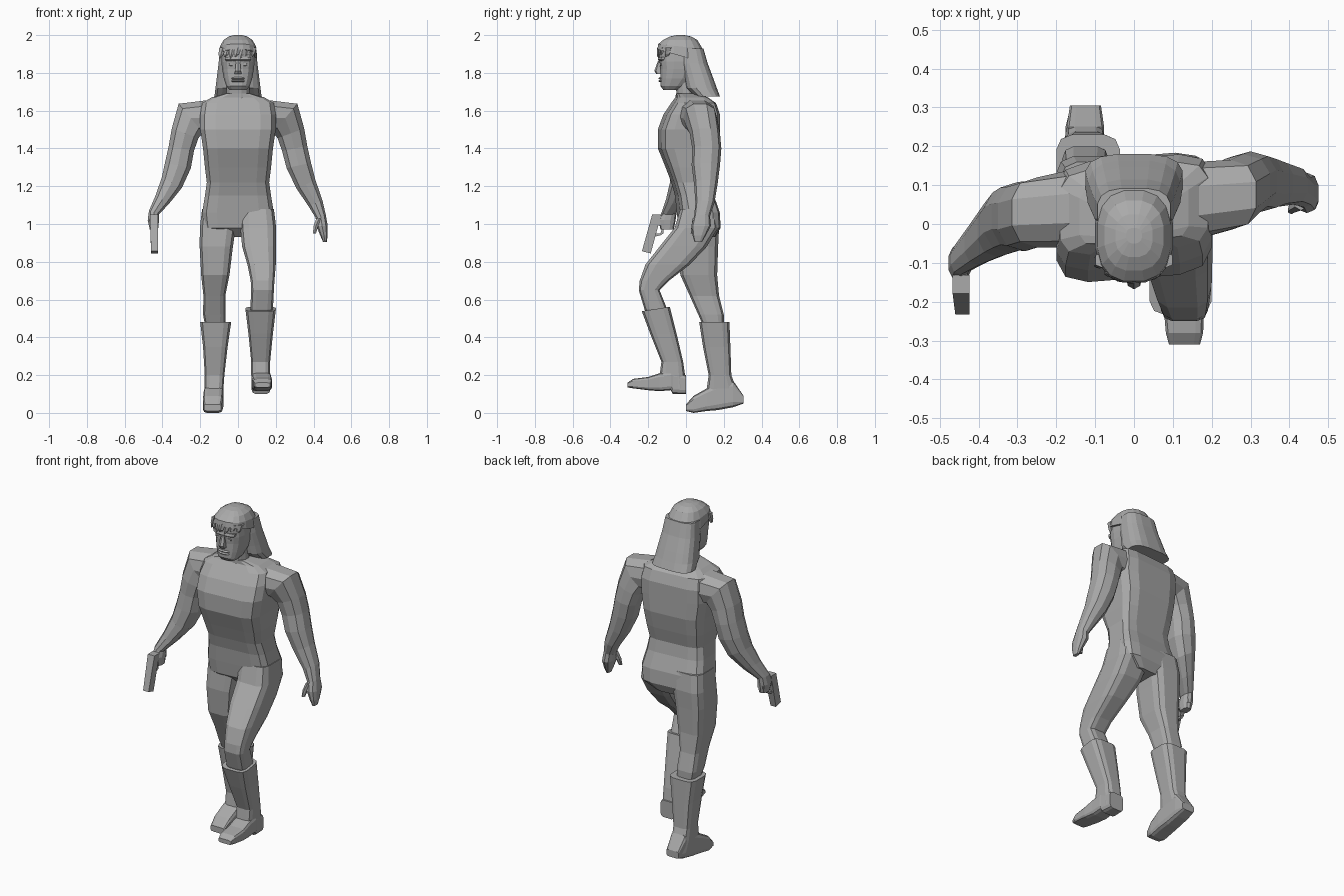
import bpy, bmesh, math
from mathutils import Vector

if "Cube" in bpy.data.objects:
    bpy.data.objects.remove(bpy.data.objects["Cube"], do_unlink=True)

grey = bpy.data.materials.new("plain grey")
grey.use_nodes = True
grey.diffuse_color = (.4, .4, .4, 1)
grey.node_tree.nodes["Principled BSDF"].inputs["Base Color"].default_value = (.4, .4, .4, 1)


def joint(x, y, z, wide, deep, roll=0, pitch=0):
    """Cross-section: centre, two half-axes, roll about y and pitch about x."""
    r, p = math.radians(roll), math.radians(pitch)
    return (Vector((x, y, z)), Vector((math.cos(r), 0, math.sin(r))) * wide,
            Vector((0, math.cos(p), math.sin(p))) * deep)


def level(z, half, front, back, x=0, pitch=0):
    """Horizontal cross-section given by its front and back edges."""
    return joint(x, (front + back) / 2, z, half, (back - front) / 2, pitch=pitch)


def upright(y, half, low, high, x=0):
    """Upright cross-section for parts that run from back to front."""
    return joint(x, y, (low + high) / 2, half, (high - low) / 2, pitch=90)


def outline(sides, power):
    """Unit superellipse scaled to fill its bounding square."""
    pts = []
    for i in range(sides):
        a = math.tau * (i + .5) / sides
        c, s = math.cos(a), math.sin(a)
        pts.append((math.copysign(abs(c) ** (2 / power), c),
                    math.copysign(abs(s) ** (2 / power), s)))
    top = max(abs(c) for c, s in pts)
    tall = max(abs(s) for c, s in pts)
    return [(c / top, s / tall) for c, s in pts]


def loft(name, rings, sides=12, power=3, side=1, twist=0):
    """Skin a row of cross-sections; side=-1 mirrors the part to the right."""
    bm = bmesh.new()
    shape = outline(sides, power)
    rows = []
    for centre, u, v in rings:
        row = []
        for a, b in shape:
            p = centre + u * a + v * b
            row.append(bm.verts.new((p.x * side, p.y + twist * p.x, p.z)))
        rows.append(row)
    for low, high in zip(rows, rows[1:]):
        for i in range(sides):
            j = (i + 1) % sides
            bm.faces.new((low[i], low[j], high[j], high[i]))
    bm.faces.new(rows[0])
    bm.faces.new(rows[-1])
    bmesh.ops.recalc_face_normals(bm, faces=bm.faces)
    mesh = bpy.data.meshes.new(name)
    bm.to_mesh(mesh)
    bm.free()
    mesh.materials.append(grey)
    obj = bpy.data.objects.new(name, mesh)
    bpy.context.collection.objects.link(obj)
    return obj


# Torso and neck
loft("torso", [
    level(z=.93, half=.1, front=.02, back=.15),
    level(z=.98, half=.18, front=-.03, back=.175),
    level(z=1.06, half=.19, front=-.04, back=.17),
    level(z=1.15, half=.175, front=-.05, back=.14),
    level(z=1.22, half=.165, front=-.07, back=.13),
    level(z=1.3, half=.175, front=-.1, back=.15),
    level(z=1.4, half=.185, front=-.14, back=.17),
    level(z=1.5, half=.2, front=-.14, back=.17),
    level(z=1.58, half=.2, front=-.11, back=.17),
    level(z=1.64, half=.19, front=-.07, back=.15),
    level(z=1.67, half=.14, front=-.05, back=.11),
    level(z=1.69, half=.07, front=-.05, back=.06)], power=5, twist=.08)
loft("neck", [
    level(z=1.65, half=.07, front=-.05, back=.06),
    level(z=1.69, half=.06, front=-.05, back=.05),
    level(z=1.77, half=.06, front=-.06, back=.05)], power=2.2)

# Left leg, stepping forward
loft("left_leg", [
    level(x=.1, z=1.08, half=.09, front=-.03, back=.16),
    level(x=.107, z=.98, half=.095, front=-.06, back=.17),
    level(x=.112, z=.88, half=.09, front=-.14, back=.11),
    level(x=.125, z=.785, half=.075, front=-.215, back=.02),
    level(x=.13, z=.7, half=.063, front=-.245, back=-.09),
    level(x=.13, z=.65, half=.06, front=-.25, back=-.14),
    level(x=.125, z=.55, half=.06, front=-.22, back=-.1),
    level(x=.12, z=.5, half=.05, front=-.2, back=-.1)], power=4)
loft("left_boot", [
    level(x=.12, z=.55, half=.08, front=-.235, back=-.085, pitch=9),
    level(x=.12, z=.42, half=.065, front=-.19, back=-.05),
    level(x=.12, z=.27, half=.05, front=-.13, back=-.015),
    level(x=.12, z=.2, half=.05, front=-.14, back=-.005),
    level(x=.122, z=.13, half=.048, front=-.13, back=0)], power=4)
loft("left_foot", [
    upright(x=.122, y=0, half=.045, low=.1, high=.2),
    upright(x=.122, y=-.07, half=.05, low=.1, high=.22),
    upright(x=.124, y=-.08, half=.05, low=.12, high=.22),
    upright(x=.124, y=-.14, half=.052, low=.115, high=.21),
    upright(x=.128, y=-.2, half=.053, low=.12, high=.19),
    upright(x=.13, y=-.28, half=.048, low=.13, high=.18),
    upright(x=.13, y=-.31, half=.04, low=.135, high=.16)], power=5)

# Right leg, trailing
loft("right_leg", [
    level(x=-.1, z=1.08, half=.09, front=-.03, back=.16),
    level(x=-.107, z=.98, half=.095, front=-.03, back=.175),
    level(x=-.115, z=.88, half=.088, front=-.04, back=.17),
    level(x=-.12, z=.73, half=.075, front=-.03, back=.165),
    level(x=-.125, z=.62, half=.058, front=.02, back=.175),
    level(x=-.125, z=.52, half=.06, front=.065, back=.2),
    level(x=-.12, z=.44, half=.05, front=.1, back=.2)], power=4)
loft("right_boot", [
    level(x=-.118, z=.48, half=.082, front=.07, back=.23),
    level(x=-.12, z=.35, half=.065, front=.09, back=.235),
    level(x=-.124, z=.2, half=.052, front=.12, back=.24),
    level(x=-.127, z=.13, half=.05, front=.11, back=.265),
    level(x=-.128, z=.07, half=.048, front=.13, back=.29)], power=4)
loft("right_foot", [
    upright(x=-.125, y=.305, half=.04, low=.05, high=.09),
    upright(x=-.125, y=.25, half=.048, low=.03, high=.17),
    upright(x=-.127, y=.17, half=.05, low=.015, high=.16),
    upright(x=-.13, y=.11, half=.053, low=.01, high=.13),
    upright(x=-.133, y=.04, half=.052, low=0, high=.09),
    upright(x=-.135, y=0, half=.045, low=.01, high=.045)], power=5)

# Left arm, hanging back
loft("left_arm", [
    joint(x=.16, y=.06, z=1.565, wide=.09, deep=.1, roll=85),
    joint(x=.25, y=.075, z=1.56, wide=.1, deep=.09, roll=50),
    joint(x=.28, y=.1, z=1.48, wide=.075, deep=.08, roll=20),
    joint(x=.3, y=.11, z=1.4, wide=.068, deep=.077, roll=12),
    joint(x=.322, y=.105, z=1.31, wide=.066, deep=.075, roll=12),
    joint(x=.36, y=.105, z=1.21, wide=.055, deep=.062, roll=25),
    joint(x=.41, y=.1, z=1.11, wide=.04, deep=.05, roll=22),
    joint(x=.438, y=.085, z=1.04, wide=.028, deep=.042, roll=15),
    joint(x=.445, y=.08, z=.99, wide=.03, deep=.052),
    joint(x=.455, y=.07, z=.94, wide=.02, deep=.035),
    joint(x=.46, y=.065, z=.905, wide=.01, deep=.02)], sides=10, power=2.4)
loft("left_thumb", [
    joint(x=.43, y=.055, z=1.03, wide=.015, deep=.02),
    joint(x=.412, y=.045, z=.99, wide=.012, deep=.016),
    joint(x=.405, y=.035, z=.95, wide=.008, deep=.01)], sides=6, power=2.4)

# Right arm, reaching forward
loft("right_arm", [
    joint(x=.16, y=.04, z=1.565, wide=.09, deep=.1, roll=85),
    joint(x=.25, y=.03, z=1.56, wide=.1, deep=.09, roll=50),
    joint(x=.28, y=.02, z=1.48, wide=.075, deep=.09, roll=20),
    joint(x=.3, y=.02, z=1.4, wide=.068, deep=.088, roll=12),
    joint(x=.318, y=.01, z=1.31, wide=.07, deep=.085, roll=12),
    joint(x=.35, y=-.01, z=1.22, wide=.06, deep=.075, roll=28),
    joint(x=.4, y=-.05, z=1.13, wide=.042, deep=.056, roll=30),
    joint(x=.445, y=-.09, z=1.06, wide=.028, deep=.04, roll=20),
    joint(x=.448, y=-.1, z=1.02, wide=.03, deep=.045),
    joint(x=.445, y=-.1, z=.97, wide=.022, deep=.035)], sides=10, power=2.4, side=-1)

# Pistol held in the right hand, muzzle down
loft("pistol_barrel", [
    joint(x=-.445, y=-.155, z=1.05, wide=.022, deep=.024),
    joint(x=-.442, y=-.21, z=.85, wide=.018, deep=.024, pitch=-15)], sides=4)
loft("pistol_grip", [
    upright(x=-.445, y=-.16, half=.016, low=.99, high=1.04),
    upright(x=-.445, y=-.06, half=.016, low=1.0, high=1.05)], sides=4)
loft("pistol_trigger_guard", [
    upright(x=-.445, y=-.18, half=.007, low=.93, high=.95),
    upright(x=-.445, y=-.135, half=.007, low=.94, high=.95),
    upright(x=-.445, y=-.12, half=.007, low=.95, high=1.0)], sides=4)

# Head and face
loft("head", [
    level(z=1.71, half=.045, front=-.12, back=-.04),
    level(z=1.73, half=.062, front=-.135, back=0),
    level(z=1.77, half=.075, front=-.135, back=.04),
    level(z=1.82, half=.084, front=-.135, back=.07),
    level(z=1.86, half=.088, front=-.14, back=.08),
    level(z=1.93, half=.085, front=-.14, back=.07)], sides=16, power=2.8)
loft("nose", [
    level(z=1.865, half=.01, front=-.148, back=-.12),
    level(z=1.81, half=.016, front=-.168, back=-.12),
    level(z=1.795, half=.018, front=-.158, back=-.12)], sides=6)
loft("brow", [
    level(z=1.885, half=.07, front=-.143, back=-.1),
    level(z=1.87, half=.068, front=-.148, back=-.1),
    level(z=1.862, half=.06, front=-.138, back=-.1)], power=2.5)
for name, height in (("upper_lip", 1.771), ("lower_lip", 1.757)):
    loft(name, [
        level(z=height - .006, half=.03, front=-.139, back=-.11),
        level(z=height, half=.036, front=-.147, back=-.11),
        level(z=height + .006, half=.03, front=-.139, back=-.11)], sides=8, power=2.2)
for name, side in (("left_eye", 1), ("right_eye", -1)):
    loft(name, [
        upright(x=.034, y=-.12, half=.017, low=1.835, high=1.855),
        upright(x=.034, y=-.138, half=.013, low=1.838, high=1.852)],
        sides=8, power=2, side=side)

# Hair: crown, long back and ragged fringe
loft("hair_crown", [
    joint(x=0, y=-.03, z=1.89, wide=.1, deep=.126, pitch=-16),
    joint(x=0, y=-.03, z=1.94, wide=.094, deep=.118, pitch=-6),
    level(z=1.975, half=.076, front=-.12, back=.06),
    level(z=1.993, half=.048, front=-.085, back=.025),
    level(z=2, half=.02, front=-.05, back=-.01)], sides=16, power=2.5)
loft("hair_back", [
    level(z=1.93, half=.094, front=-.03, back=.092),
    level(z=1.85, half=.103, front=-.03, back=.115),
    level(z=1.77, half=.113, front=-.01, back=.145),
    level(z=1.72, half=.119, front=0, back=.163),
    level(z=1.675, half=.125, front=.05, back=.18)], sides=16, power=3)
for i in range(7):
    across = (i - 3) * .027
    edge = -.152 + 6 * across ** 2
    loft("fringe_strand_%d" % i, [
        level(x=across, z=1.935, half=.018, front=edge, back=edge + .04),
        level(x=across - .008, z=1.9, half=.014, front=edge - .002, back=edge + .03),
        level(x=across - .016, z=1.875 + .01 * (i % 2), half=.003,
              front=edge, back=edge + .02)], sides=6)
